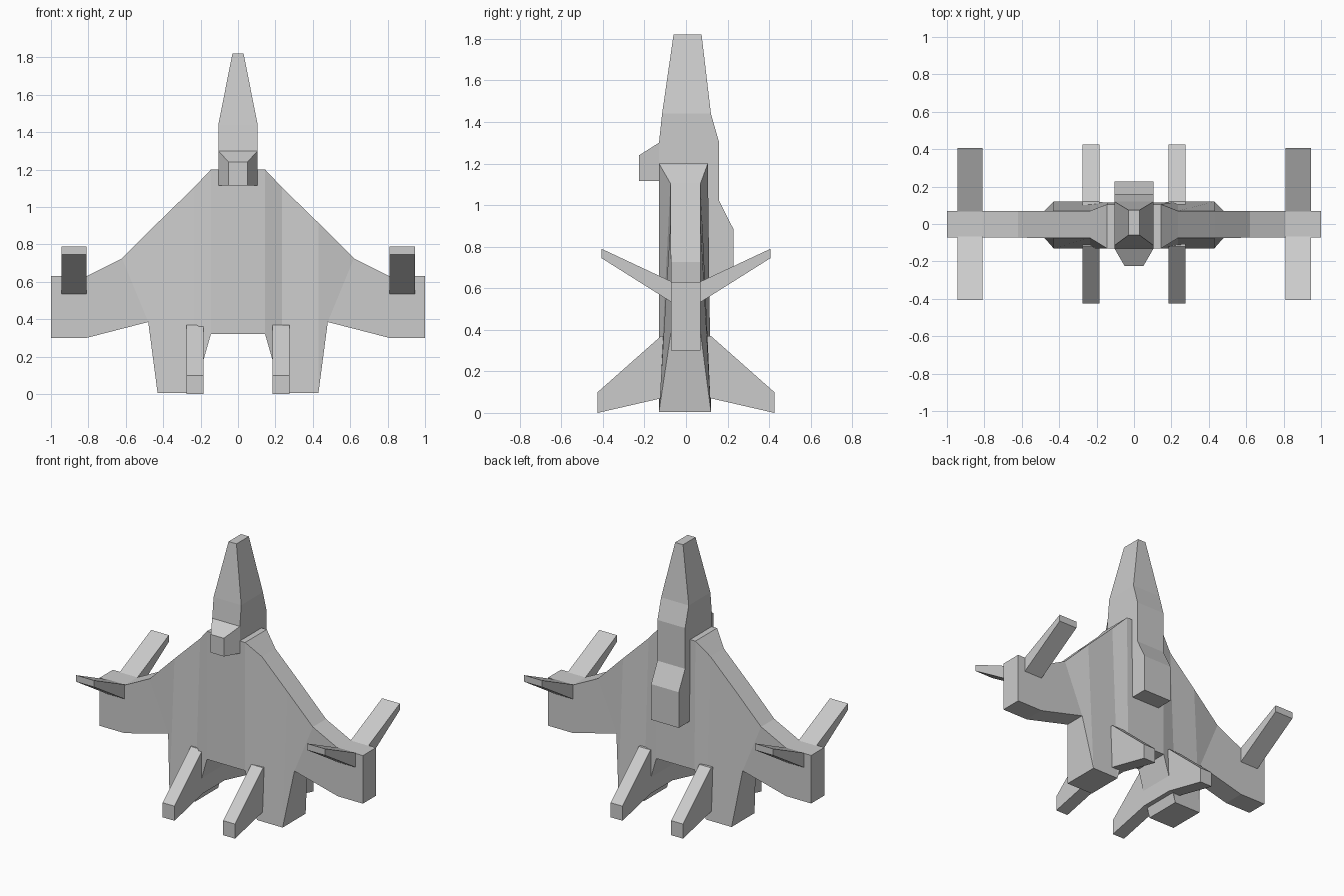
import bpy, bmesh

if "Cube" in bpy.data.objects:
    bpy.data.objects.remove(bpy.data.objects["Cube"])


def loft(name, rings):
    """Skin a chain of four-cornered rings and cap both ends."""
    bm = bmesh.new()
    vs = [[bm.verts.new(p) for p in r] for r in rings]
    for a, b in zip(vs, vs[1:]):
        for i in range(4):
            j = (i + 1) % 4
            bm.faces.new((a[i], a[j], b[j], b[i]))
    bm.faces.new(vs[0])
    bm.faces.new(vs[-1])
    bmesh.ops.recalc_face_normals(bm, faces=bm.faces)
    me = bpy.data.meshes.new(name)
    bm.to_mesh(me)
    bm.free()
    ob = bpy.data.objects.new(name, me)
    bpy.context.collection.objects.link(ob)
    return ob


def x_ring(x, top, bottom, front_top, back_top, front_low, back_low):
    return [(x, front_top, top), (x, back_top, top),
            (x, back_low, bottom), (x, front_low, bottom)]


def y_ring(y, x0, x1, z0, z1):
    return [(x0, y, z0), (x1, y, z0), (x1, y, z1), (x0, y, z1)]


def z_ring(z, hx, y0, y1):
    return [(-hx, y0, z), (hx, y0, z), (hx, y1, z), (-hx, y1, z)]


# Wing body: half-span sections, mirrored across the centre
half = [
    (0.145, 1.20, 0.32, -0.13, 0.105, -0.13, 0.115),
    (0.235, 1.105, 0.005, -0.075, 0.07, -0.13, 0.12),
    (0.43, 0.915, 0.005, -0.075, 0.07, -0.13, 0.12),
    (0.62, 0.725, 0.385, -0.073, 0.07, -0.073, 0.07),
    (0.81, 0.63, 0.30, -0.073, 0.07, -0.073, 0.07),
    (1.0, 0.63, 0.30, -0.073, 0.07, -0.073, 0.07),
]
right = [x_ring(*s) for s in half]
# the outer wing root slants inwards towards its trailing edge
right[3] = [(0.48 if p[2] < 0.5 else p[0], p[1], p[2]) for p in right[3]]
left = [[(-x, y, z) for x, y, z in r] for r in reversed(right)]
loft("wing_body", left + right)

# Nose and raised back spine
loft("fuselage", [z_ring(*s) for s in [
    (1.82, 0.03, -0.06, 0.075),
    (1.44, 0.105, -0.115, 0.12),
    (1.30, 0.105, -0.13, 0.16),
    (1.115, 0.105, -0.13, 0.16),
    (1.02, 0.105, -0.12, 0.16),
    (0.885, 0.105, -0.11, 0.228),
    (0.64, 0.105, -0.10, 0.228)]])

# Tapered block on the front of the nose
loft("cockpit", [y_ring(-0.225, -0.05, 0.05, 1.115, 1.24),
                 y_ring(-0.13, -0.105, 0.105, 1.115, 1.30),
                 y_ring(-0.10, -0.105, 0.105, 1.115, 1.30)])

for side, s in (("left", -1), ("right", 1)):
    # Swept-up blades at the wing tips
    for end, d in (("front", -1), ("back", 1)):
        loft(f"{side}_{end}_wing_blade",
             [y_ring(d * y, s * 0.81, s * 0.945, z0, z1)
              for y, z0, z1 in ((0.04, 0.514, 0.618), (0.407, 0.745, 0.79))])
    # Swept-down tail fin running through the engine block
    loft(f"{side}_tail_fin",
         [y_ring(y, s * 0.185, s * 0.275, z0, z1)
          for y, z0, z1 in ((-0.425, 0.0, 0.10), (-0.12, 0.07, 0.37),
                            (0.12, 0.07, 0.37), (0.425, 0.0, 0.10))])
